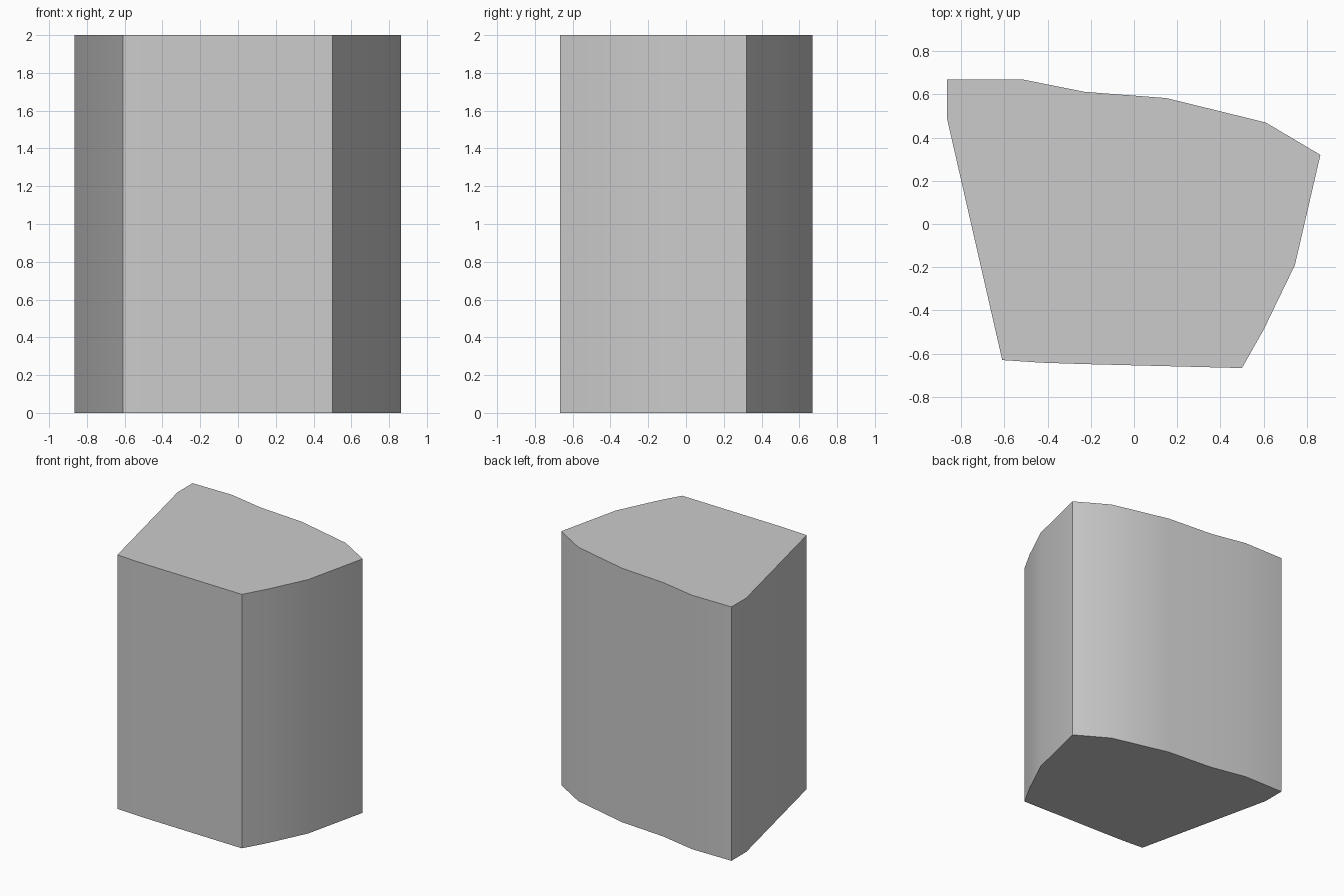
import bpy
import bmesh
import math

cube = bpy.data.objects.get("Cube")
if cube:
    bpy.data.objects.remove(cube, do_unlink=True)

HEIGHT = 2.0

# Plain grey material
grey = bpy.data.materials.new("light_grey")
grey.use_nodes = True
colour = (0.6, 0.6, 0.6, 1.0)
grey.diffuse_color = colour
grey.node_tree.nodes["Principled BSDF"].inputs["Base Color"].default_value = colour

# Outline of the column, counter-clockwise from the front left corner
outline = [
    (-0.61, -0.63), (-0.43, -0.642), (-0.25, -0.648), (0.5, -0.667),
    (0.60, -0.49), (0.745, -0.19), (0.863, 0.32), (0.61, 0.47),
    (0.15, 0.583), (-0.23, 0.612), (-0.52, 0.67), (-0.865, 0.67),
    (-0.865, 0.485),
]

# Extrude the outline into an upright column
bm = bmesh.new()
base = bm.faces.new([bm.verts.new((x, y, 0)) for x, y in outline])
result = bmesh.ops.extrude_face_region(bm, geom=[base], use_keep_orig=True)
top_verts = [v for v in result["geom"] if isinstance(v, bmesh.types.BMVert)]
bmesh.ops.translate(bm, verts=top_verts, vec=(0, 0, HEIGHT))
bmesh.ops.recalc_face_normals(bm, faces=bm.faces)
mesh = bpy.data.meshes.new("column")
bm.to_mesh(mesh)
bm.free()
mesh.materials.append(grey)

column = bpy.data.objects.new("column", mesh)
bpy.context.collection.objects.link(column)

# Smooth the gently bent walls, keep the corners and rims sharp
bpy.ops.object.select_all(action="DESELECT")
column.select_set(True)
bpy.context.view_layer.objects.active = column
bpy.ops.object.shade_smooth_by_angle(angle=math.radians(30))
